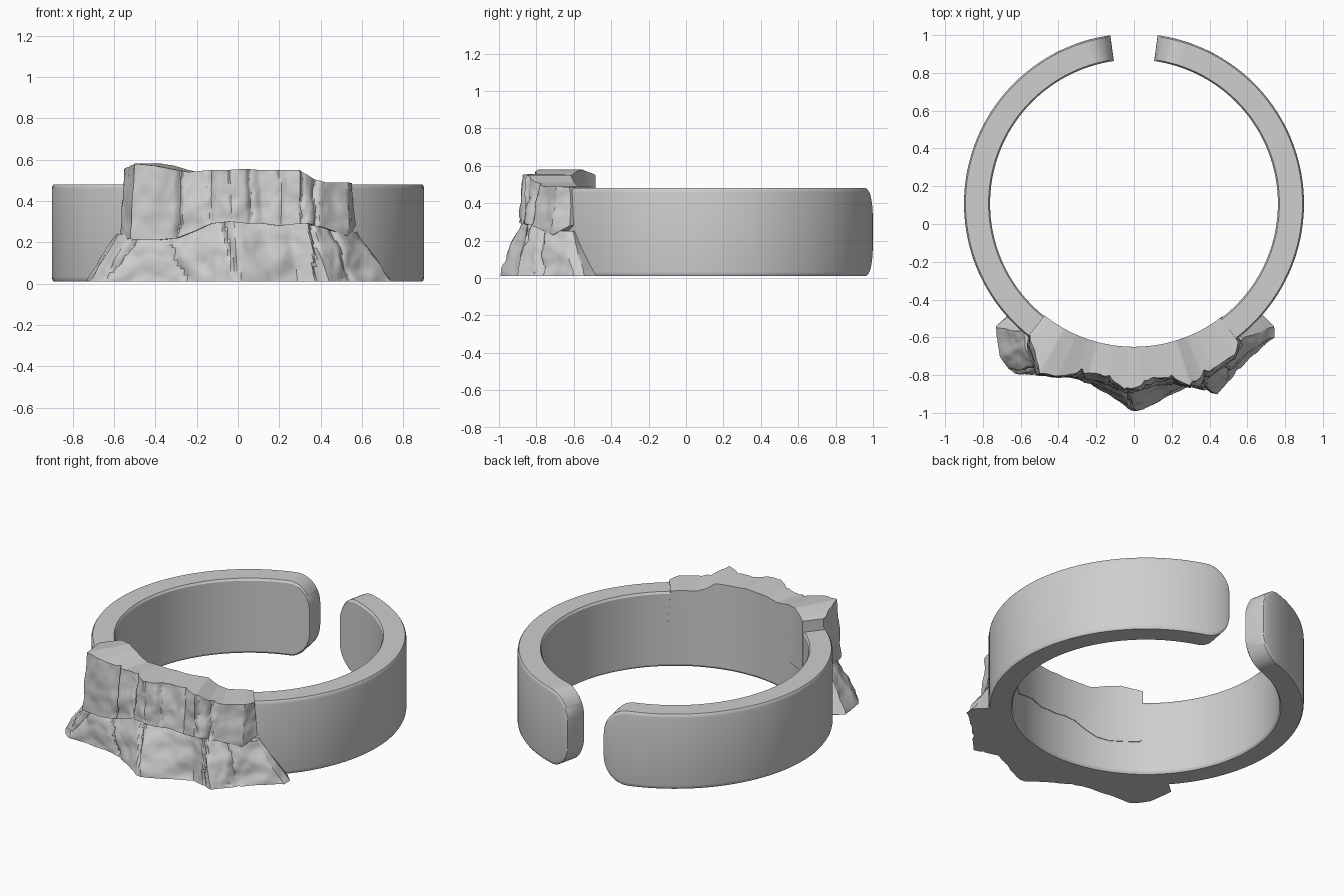
import bpy, bmesh, math
from mathutils import Vector, noise

if "Cube" in bpy.data.objects:
    bpy.data.objects.remove(bpy.data.objects["Cube"])

CY = 0.108                       # ring centre on y
R_OUT, R_IN = 0.90, 0.762
Z0, Z1 = 0.01, 0.48

metal = bpy.data.materials.new("satin grey metal")
metal.diffuse_color = (0.62, 0.62, 0.62, 1)
metal.use_nodes = True
metal.node_tree.nodes["Principled BSDF"].inputs["Base Color"].default_value = metal.diffuse_color


def loft(name, sections, angle):
    """Join closed cross-sections into a capped solid."""
    bm = bmesh.new()
    rows = [[bm.verts.new(p) for p in s] for s in sections]
    n = len(rows[0])
    for a, b in zip(rows, rows[1:]):
        for i in range(n):
            j = (i + 1) % n
            bm.faces.new((a[i], a[j], b[j], b[i]))
    bm.faces.new(rows[0])
    bm.faces.new(rows[-1])
    bmesh.ops.recalc_face_normals(bm, faces=bm.faces)
    me = bpy.data.meshes.new(name)
    bm.to_mesh(me)
    bm.free()
    ob = bpy.data.objects.new(name, me)
    bpy.context.collection.objects.link(ob)
    me.materials.append(metal)
    bpy.ops.object.select_all(action='DESELECT')
    ob.select_set(True)
    bpy.context.view_layer.objects.active = ob
    bpy.ops.object.shade_smooth_by_angle(angle=math.radians(angle))
    return ob


# Open band with rounded ends
def band_section(a, inset):
    lo, hi = Z0 + inset, Z1 - inset
    h, v = 0.008, 0.022
    prof = [(R_IN + h, lo), (R_OUT - h, lo), (R_OUT - h * .3, lo + v * .4), (R_OUT, lo + v),
            (R_OUT, hi - v), (R_OUT - h * .3, hi - v * .4), (R_OUT - h, hi), (R_IN + h, hi),
            (R_IN, hi - v * .6), (R_IN, lo + v * .6)]
    return [(r * math.sin(a), CY - r * math.cos(a), z) for r, z in prof]


end = math.pi - 0.140
corner = 0.15
span = corner / R_OUT
half = [(end - span * (1 - math.sin(t)), corner * (1 - math.cos(t)))
        for t in [math.pi / 2 * i / 12 for i in range(13)]]
body = [(-1 + 2 * i / 120) * (end - span) for i in range(1, 120)]
stations = [(-a, s) for a, s in reversed(half)] + [(a, 0) for a in body] + half
loft("open_band", [band_section(a, s) for a, s in stations], 30)


# Rock layers: a wall between a lower and an upper edge, backed onto the band
def sample(pts, t):
    i = min(int(t), len(pts) - 2)
    return Vector(pts[i]).lerp(Vector(pts[i + 1]), t - i)


def rock(name, low, high, r_back, cracks, bulge, rough, sub=9, rows=16):
    sections = []
    count = (len(low) - 1) * sub
    for c in range(count + 1):
        t = c / sub
        a, b = sample(low, t), sample(high, t)
        sec = []
        for k in range(rows + 1):
            f = k / rows
            p = a.lerp(b, f)
            out = Vector((p.x, p.y - CY, 0)).normalized()
            d = rough * noise.fractal(p * 9, 1.0, 2.0, 4)
            d += bulge * math.sin(math.pi * f)
            for x0, lean, depth in cracks:
                wob = 0.018 * noise.noise(Vector((x0 * 9, 0, p.z * 14)))
                d -= depth * math.exp(-((p.x - x0 - lean * f - wob) / 0.011) ** 2)
            if k == 0:
                d *= 0.5
            sec.append(p + out * d)
        for p in (sec[-1].copy(), sec[0].copy()):
            q = Vector((p.x, p.y - CY, 0)).normalized() * r_back
            sec.append(Vector((q.x, q.y + CY, p.z)))
        sections.append(sec)
    return loft(name, sections, 35)


# Flared lower slope
slope_low = [(x, y, 0.01) for x, y in (
    (-.64, -.47), (-.73, -.54), (-.71, -.70), (-.65, -.79), (-.50, -.80), (-.30, -.82),
    (-.15, -.89), (0, -1.0), (.15, -.93), (.29, -.86), (.44, -.90), (.52, -.82),
    (.60, -.72), (.74, -.60), (.74, -.54), (.66, -.46))]
slope_high = [
    (-.52, -.55, .24), (-.59, -.57, .24), (-.58, -.64, .24), (-.53, -.74, .24),
    (-.42, -.78, .24), (-.28, -.79, .25), (-.12, -.84, .31), (-.02, -.88, .31),
    (.10, -.83, .31), (.26, -.82, .31), (.34, -.84, .30), (.42, -.78, .28),
    (.50, -.72, .26), (.56, -.64, .25), (.57, -.60, .25), (.50, -.56, .25)]
rock("lower_rock_slope", slope_low, slope_high, 0.80,
     [(-.65, .18, .02), (-.24, -.12, .02), (0, -.07, .025), (.38, -.02, .03), (.55, -.1, .02)],
     0.006, 0.016)

# Upright upper cliff, overhanging the slope a little
cliff_low = [
    (-.56, -.59, .24), (-.57, -.64, .22), (-.52, -.80, .215), (-.40, -.81, .21),
    (-.30, -.81, .22), (-.22, -.83, .25), (-.13, -.86, .29), (-.04, -.90, .30),
    (.05, -.88, .29), (.12, -.85, .29), (.20, -.85, .28), (.30, -.87, .29),
    (.34, -.86, .29), (.42, -.80, .27), (.53, -.71, .23), (.57, -.62, .28)]
cliff_high = [
    (-.55, -.58, .55), (-.54, -.63, .56), (-.50, -.79, .58), (-.40, -.80, .57),
    (-.30, -.79, .55), (-.24, -.79, .54), (-.13, -.81, .55), (-.05, -.88, .55),
    (.04, -.86, .555), (.10, -.81, .55), (.20, -.81, .55), (.30, -.86, .55),
    (.36, -.80, .51), (.42, -.76, .49), (.53, -.69, .49), (.55, -.62, .485)]
rock("upper_rock_cliff", cliff_low, cliff_high, 0.758,
     [(-.29, 0, .025), (-.13, 0, .014), (-.04, 0, .01), (.06, 0, .012),
      (.21, 0, .012), (.31, 0, .012), (.38, 0, .02)],
     0.004, 0.012)
